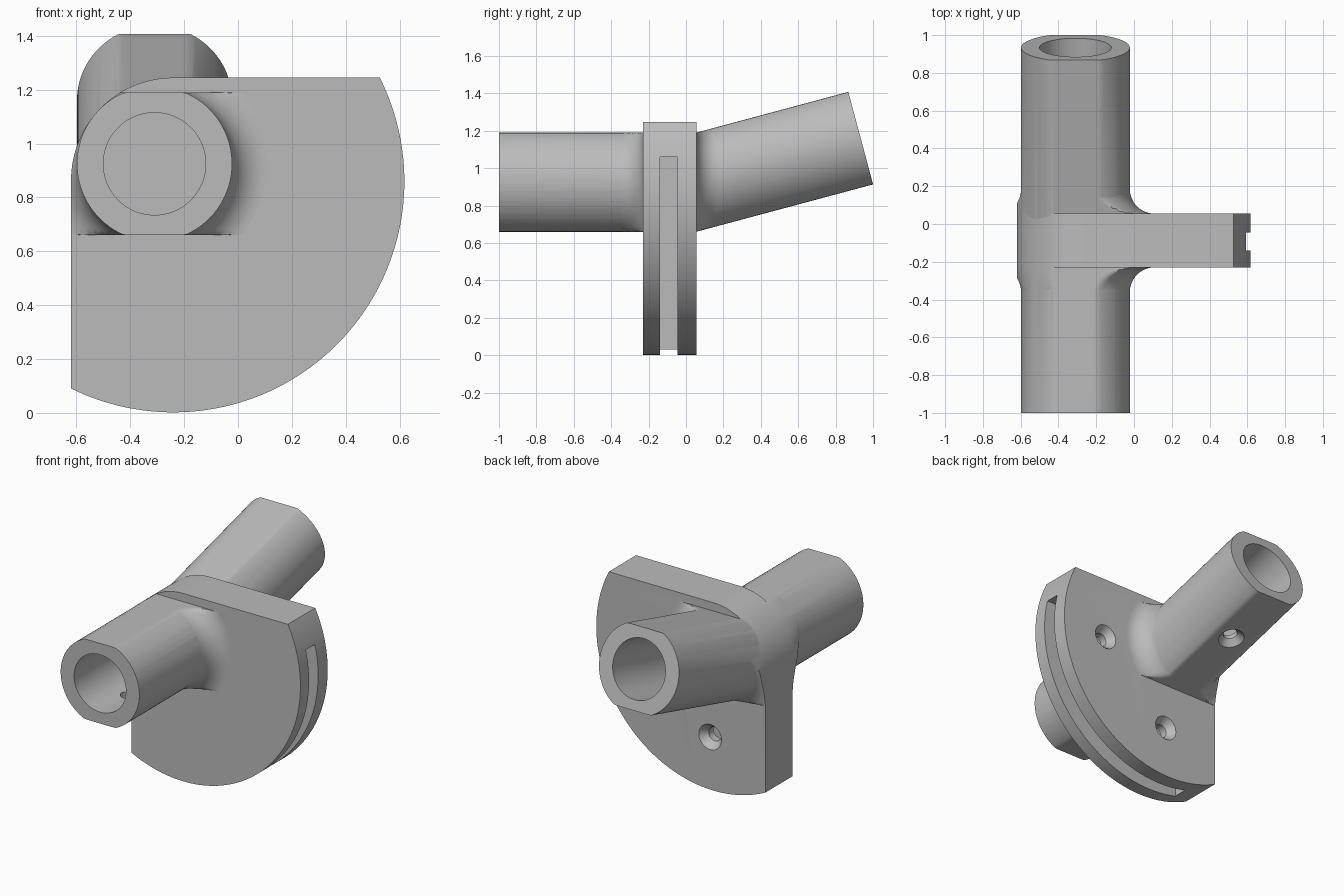
import bpy, bmesh, math
from mathutils import Matrix

if "Cube" in bpy.data.objects:
    bpy.data.objects.remove(bpy.data.objects["Cube"])

FRONT, BACK = -0.23, 0.055            # plate faces
AXIS_X, AXIS_Z = -0.31, 0.925         # tube axis at the plate
TUBE_R, BORE_R, TILT = 0.288, 0.19, math.radians(15)
SEGMENTS = 96

grey = bpy.data.materials.new("plain grey")
grey.use_nodes = True
grey.diffuse_color = (0.5, 0.5, 0.5, 1)
grey.node_tree.nodes["Principled BSDF"].inputs["Base Color"].default_value = (0.5, 0.5, 0.5, 1)


def loft(name, rings, matrix=Matrix()):
    """Closed solid through a list of equal-length rings of points."""
    bm = bmesh.new()
    loops = [[bm.verts.new(matrix @ Matrix.Translation(p).translation) for p in ring] for ring in rings]
    for a, b in zip(loops, loops[1:]):
        for i in range(len(a)):
            j = (i + 1) % len(a)
            bm.faces.new((a[i], a[j], b[j], b[i]))
    bm.faces.new(loops[0])
    bm.faces.new(loops[-1])
    bmesh.ops.recalc_face_normals(bm, faces=bm.faces)
    mesh = bpy.data.meshes.new(name)
    bm.to_mesh(mesh)
    bm.free()
    obj = bpy.data.objects.new(name, mesh)
    bpy.context.collection.objects.link(obj)
    mesh.materials.append(grey)
    return obj


def lathe(name, profile, matrix, flat=9, segments=SEGMENTS):
    """Turned solid about local Y from (radius, y) pairs, with flats at z = +-flat."""
    turns = [math.tau * (i + 0.5) / segments for i in range(segments)]
    rings = [[(r * math.cos(a), y, max(-flat, min(flat, r * math.sin(a)))) for a in turns]
             for r, y in profile]
    return loft(name, rings, matrix)


def prism(name, outline, y0, y1):
    return loft(name, [[(x, y, z) for x, z in outline] for y in (y0, y1)])


def combine(target, tool, operation):
    mod = target.modifiers.new(operation, 'BOOLEAN')
    mod.operation, mod.object, mod.solver = operation, tool, 'EXACT'
    bpy.context.view_layer.objects.active = target
    bpy.ops.object.modifier_apply(modifier=mod.name)
    bpy.data.objects.remove(tool)


def arc(cx, cz, r, start, end, n):
    angles = [math.radians(start + (end - start) * i / n) for i in range(n + 1)]
    return [(cx + r * math.cos(a), cz + r * math.sin(a)) for a in angles]


def drill(depth, sink, matrix):
    """Countersunk hole cutter entering along local -Y."""
    profile = [(0.045, -depth), (0.045, -sink), (0.083, 0), (0.083, 0.03)]
    return lathe("screw_cutter", profile, matrix, segments=32)


# Plate outline: big round rim, straight left edge, rounded upper left corner
outline = arc(-0.24, 0.86, 0.858, -116.3, 26.7, 80) + arc(-0.24, 0.865, 0.38, 90, 180, 32)
body = prism("tube_bracket", outline, FRONT, BACK)

# Tube frames: local Y runs outward from the plate
front_frame = Matrix.Translation((AXIS_X, FRONT, AXIS_Z)) @ Matrix.Rotation(math.pi, 4, 'Z')
back_base = Matrix.Translation((AXIS_X, BACK, AXIS_Z))
back_frame = back_base @ Matrix.Rotation(TILT, 4, 'X')
shear = Matrix()
shear[2][1] = math.tan(TILT)

# Flared collars, trimmed to the plate outline
fillet = [(r, y) for r, y in arc(0.418, 0.13, 0.13, 270, 180, 12)]
flare = [(0.418, -0.04)] + fillet[:-1] + [(0.286, 0.132)]
for frame in (front_frame, back_base @ shear):
    collar = lathe("collar", flare, frame, flat=0.265)
    combine(collar, prism("trim", outline, -0.8, 0.8), 'INTERSECT')
    combine(body, collar, 'UNION')

# Tubes with flats above and below
tubes = [(front_frame, 0.77, 0.265), (back_frame, 0.91, 0.256)]
for frame, length, flat in tubes:
    combine(body, lathe("tube", [(TUBE_R, -0.08), (TUBE_R, length)], frame, flat), 'UNION')

# Blind bores and a countersunk hole under each tube
for frame, length, flat in tubes:
    combine(body, lathe("bore", [(BORE_R, 0.05), (BORE_R, length + 0.1)], frame), 'DIFFERENCE')
    under = frame @ Matrix.Translation((0, 0.48, -flat)) @ Matrix.Rotation(-math.pi / 2, 4, 'X')
    combine(body, drill(0.13, 0.04, under), 'DIFFERENCE')

# Deep slot open along the round rim
pocket = [(-0.457, -0.2), (0.9, -0.2), (0.9, 1.06), (-0.457, 1.06)]
combine(body, prism("pocket", pocket, -0.14, -0.045), 'DIFFERENCE')

# Countersunk holes in the back of the plate
for x, z in ((0.28, 0.83), (-0.215, 0.35)):
    combine(body, drill(0.22, 0.05, Matrix.Translation((x, BACK, z))), 'DIFFERENCE')

bpy.ops.object.select_all(action='DESELECT')
body.select_set(True)
bpy.context.view_layer.objects.active = body
bpy.ops.object.shade_smooth_by_angle(angle=math.radians(30))
